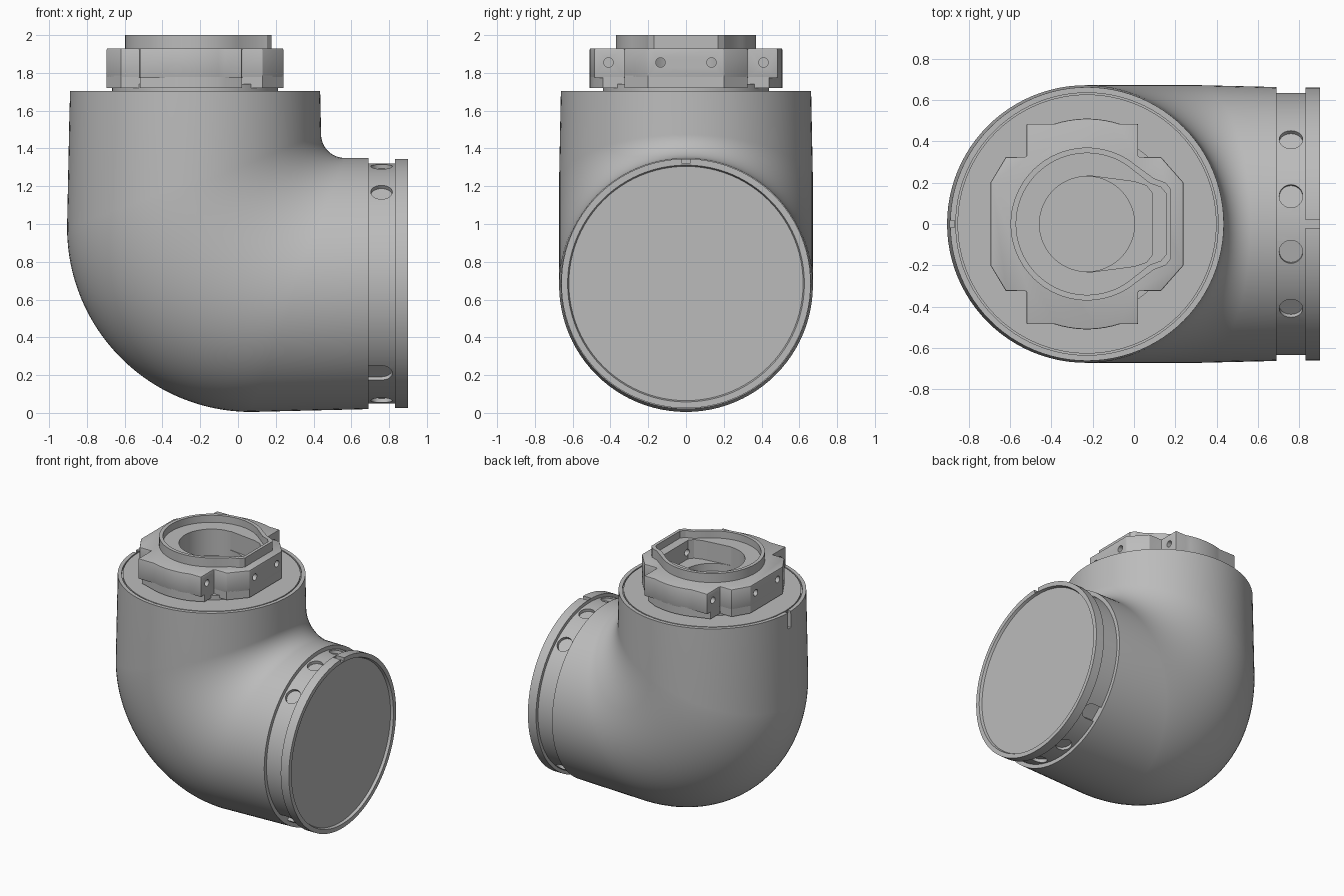
import bpy, bmesh
from math import sin, cos, pi, radians
from mathutils import Vector, Matrix

if "Cube" in bpy.data.objects:
    bpy.data.objects.remove(bpy.data.objects["Cube"])

HUB = Vector((-0.2275, 0, 0))   # axis of the upper opening
PORT_Z = 0.685                  # axis height of the side opening
SEG = 96

grey = bpy.data.materials.new("plain grey")
grey.use_nodes = True
grey.diffuse_color = (0.5, 0.5, 0.5, 1)
grey.node_tree.nodes["Principled BSDF"].inputs["Base Color"].default_value = (0.5, 0.5, 0.5, 1)


def finish(name, bm):
    bmesh.ops.recalc_face_normals(bm, faces=bm.faces)
    mesh = bpy.data.meshes.new(name)
    bm.to_mesh(mesh)
    bm.free()
    mesh.materials.append(grey)
    ob = bpy.data.objects.new(name, mesh)
    bpy.context.collection.objects.link(ob)
    return ob


def loft(name, rings):
    """Skin a list of equal-length point rings and cap both ends."""
    bm = bmesh.new()
    rows = [[bm.verts.new(p) for p in ring] for ring in rings]
    n = len(rows[0])
    for a, b in zip(rows, rows[1:]):
        for i in range(n):
            j = (i + 1) % n
            bm.faces.new((a[i], a[j], b[j], b[i]))
    bm.faces.new(rows[0])
    bm.faces.new(rows[-1])
    return finish(name, bm)


def prism(name, outline, z0, z1):
    return loft(name, [[(x, y, z) for x, y in outline] for z in (z0, z1)])


def cylinder(name, r, z0, z1, at=HUB, n=SEG):
    pts = [(at.x + r * cos(2 * pi * i / n), at.y + r * sin(2 * pi * i / n)) for i in range(n)]
    return prism(name, pts, z0, z1)


def apply_modifier(ob, mod):
    bpy.ops.object.select_all(action='DESELECT')
    ob.select_set(True)
    bpy.context.view_layer.objects.active = ob
    bpy.ops.object.modifier_apply(modifier=mod.name)


def cut(ob, *cutters):
    for c in cutters:
        mod = ob.modifiers.new("cut", 'BOOLEAN')
        mod.object, mod.operation, mod.solver = c, 'DIFFERENCE', 'EXACT'
        apply_modifier(ob, mod)
        bpy.data.objects.remove(c)


def bevel(ob, width):
    mod = ob.modifiers.new("bevel", 'BEVEL')
    mod.width, mod.segments, mod.angle_limit = width, 2, radians(35)
    apply_modifier(ob, mod)


def smooth(ob):
    bpy.ops.object.select_all(action='DESELECT')
    ob.select_set(True)
    bpy.context.view_layer.objects.active = ob
    bpy.ops.object.shade_smooth_by_angle(angle=radians(28))


def box(x0, x1, y0, y1, z0, z1):
    return prism("cutter", [(x0, y0), (x1, y0), (x1, y1), (x0, y1)], z0, z1)


# Elbow body: elliptical sections spanning the outer and inner bend
def section(outer, inner, half_y):
    o, i = Vector((outer[0], 0, outer[1])), Vector((inner[0], 0, inner[1]))
    mid, half = (o + i) / 2, (i - o) / 2
    return [mid + half * cos(2 * pi * k / SEG) + Vector((0, half_y * sin(2 * pi * k / SEG), 0))
            for k in range(SEG)]


def lid_ring(r, z):
    return section((HUB.x - r, z), (HUB.x + r, z), r)


rings = [lid_ring(0.627, 1.705), lid_ring(0.627, 1.69), lid_ring(0.635, 1.69),
         lid_ring(0.635, 1.705), lid_ring(0.6625, 1.705)]
STEPS = 32
for s in range(STEPS + 1):
    t = s / STEPS * pi / 2
    outer = (0.07 - 0.975 * cos(t), 0.98 - 0.975 * sin(t))
    inner = (0.565 - 0.125 * cos(t), 1.475 - 0.125 * sin(t))
    rings.append(section(outer, inner, 0.672))
rings.append(section((0.69, 0.02), (0.69, 1.35), 0.663))
elbow = loft("elbow_body", rings)
cut(elbow, box(-1, -0.868, -0.018, 0.018, 1.58, 1.8))

# Side port: neck, rim and recessed end disc
profile = [(0.66, 0.635), (0.83, 0.635), (0.83, 0.66), (0.9, 0.66), (0.9, 0.627), (0.88, 0.62)]
port = loft("side_port", [
    [(x, r * sin(2 * pi * k / SEG), PORT_Z + r * cos(2 * pi * k / SEG)) for k in range(SEG)]
    for x, r in profile])


def radial(ob, degrees):
    """Turn a cutter built about the port axis to its place on the neck."""
    ob.data.transform(Matrix.Translation((0, 0, PORT_Z)) @ Matrix.Rotation(radians(degrees), 4, 'X'))
    return ob


for a in (-40.2, -12.3, 12.3, 40.2, 167.7, 192.3, 138.4, 221.6):
    cut(port, radial(cylinder("cutter", 0.057, 0.61, 0.72, Vector((0.76, 0, 0)), 32), a))
for a in (138.4, 221.6):
    cut(port, radial(box(0.64, 0.76, -0.057, 0.057, 0.61, 0.72), a))
cut(port, box(0.831, 0.95, -0.02, 0.02, 1.32, 1.4))

# Short stem under the mounting plate
stem = cylinder("plate_stem", 0.44, 1.68, 1.74)


# Mounting plate: four-tabbed outline, mirrored across y
def plate_outline(corner):
    arc = [(HUB.x + 0.51 * cos(radians(a)), 0.51 * sin(radians(a))) for a in range(72, 109, 4)]
    half = [(0.24, 0.2), (0.13, 0.325), (0.02, 0.325)]
    half += [(0.02, 0.44)] if corner else [(0.02, 0.485)]
    half += arc
    half += [(-0.52, 0.44)] if corner else [(-0.52, 0.485)]
    half += [(-0.52, 0.325), (-0.62, 0.325), (-0.695, 0.2)]
    return half + [(x, -y) for x, y in reversed(half)]


plate = prism("mounting_plate", plate_outline(False), 1.772, 1.93)
bevel(plate, 0.006)
foot = prism("plate_foot", plate_outline(True), 1.72, 1.785)


# Raised collar with a squared spout toward the port
def spout_outline(r, tip, width):
    start = 50
    arc = [(HUB.x + r * cos(radians(a)), r * sin(radians(a))) for a in range(start, 360 - start + 1, 4)]
    upper = [(tip, width - 0.03), (tip - 0.025, width), (tip - 0.08, width + 0.02)]
    return upper + arc + [(x, -y) for x, y in reversed(upper)]


collar = prism("collar", spout_outline(0.37, 0.178, 0.2), 1.9, 2.0)
cut(collar, prism("cutter", spout_outline(0.343, 0.155, 0.178), 1.945, 2.1))

# Pocket and bore sunk through collar, plate and foot
for part in (collar, plate, foot):
    pocket = [(HUB.x, -0.235), (0.0, -0.205), (0.06, -0.185), (0.088, -0.15),
              (0.088, 0.15), (0.06, 0.185), (0.0, 0.205), (HUB.x, 0.235)]
    cut(part, prism("cutter", pocket, 1.8, 2.1), cylinder("cutter", 0.23, 1.71, 2.1))

# Set-screw holes on both ends of the plate
for side, inner_x, outer_x in ((1, 0.02, 0.24), (-1, -0.52, -0.695)):
    for y, x in ((0.135, outer_x), (0.41, inner_x)):
        for sy in (-1, 1):
            depth = 0.2 if y < 0.2 else 0.06
            hole = cylinder("cutter", 0.025, -depth, 0.05, Vector(), 24)
            hole.data.transform(Matrix.Translation((x, y * sy, 1.855))
                                @ Matrix.Rotation(side * pi / 2, 4, 'Y'))
            cut(plate, hole)

for part in (elbow, port, stem, plate, foot, collar):
    smooth(part)
